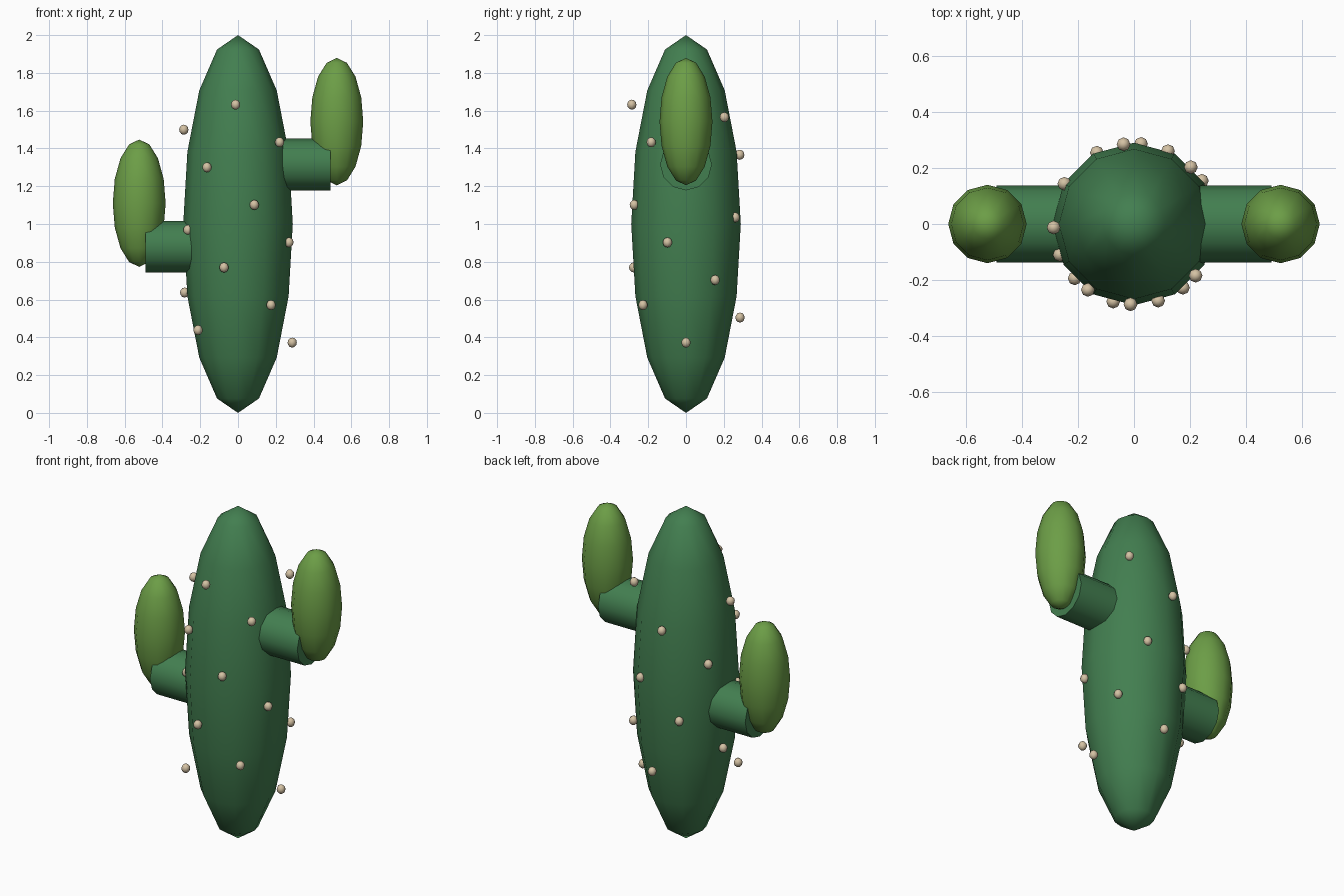
import bpy
import math

if "Cube" in bpy.data.objects:
    bpy.data.objects.remove(bpy.data.objects["Cube"])


def make_material(name, rgb):
    mat = bpy.data.materials.new(name)
    mat.diffuse_color = (*rgb, 1.0)
    mat.use_nodes = True
    mat.node_tree.nodes["Principled BSDF"].inputs["Base Color"].default_value = mat.diffuse_color
    return mat


DARK_GREEN = make_material("dark green", (0.055, 0.21, 0.08))
LIGHT_GREEN = make_material("light green", (0.15, 0.34, 0.062))
CREAM = make_material("cream", (0.66, 0.54, 0.37))


def finish(name, mat):
    obj = bpy.context.object
    obj.name = name
    obj.data.materials.append(mat)
    return obj


def ellipsoid(name, center, radius, half_height, mat, segments=12, rings=8):
    bpy.ops.mesh.primitive_uv_sphere_add(segments=segments, ring_count=rings,
                                         radius=1, location=center)
    obj = finish(name, mat)
    obj.scale = (radius, radius, half_height)
    bpy.ops.object.transform_apply(location=False, rotation=False, scale=True)
    bpy.ops.object.shade_smooth()
    return obj


# Main trunk
ellipsoid("trunk", (0, 0, 1.0), 0.29, 1.0, DARK_GREEN)

# Side arms: a horizontal stub carrying an upright lighter lobe
for side, label, stub_z, lobe_z in ((1, "right", 1.315, 1.542),
                                    (-1, "left", 0.88, 1.11)):
    inner, outer = 0.20, 0.49
    bpy.ops.mesh.primitive_cylinder_add(
        vertices=12, radius=0.137, depth=outer - inner,
        location=(side * (inner + outer) / 2, 0, stub_z),
        rotation=(0, math.pi / 2, 0))
    finish(label + "_arm_stub", DARK_GREEN)
    bpy.ops.object.shade_smooth_by_angle(angle=math.radians(40))
    ellipsoid(label + "_arm_lobe", (side * 0.523, 0, lobe_z), 0.14, 0.337, LIGHT_GREEN)

# Spine beads spiralling up the trunk by the golden angle
for i in range(20):
    a = -math.radians(137.5) * i
    ellipsoid(f"spine_{i + 1}",
              (0.287 * math.cos(a), 0.287 * math.sin(a), 0.372 + 0.0663 * i),
              0.0245, 0.0265, CREAM, segments=8, rings=6)
